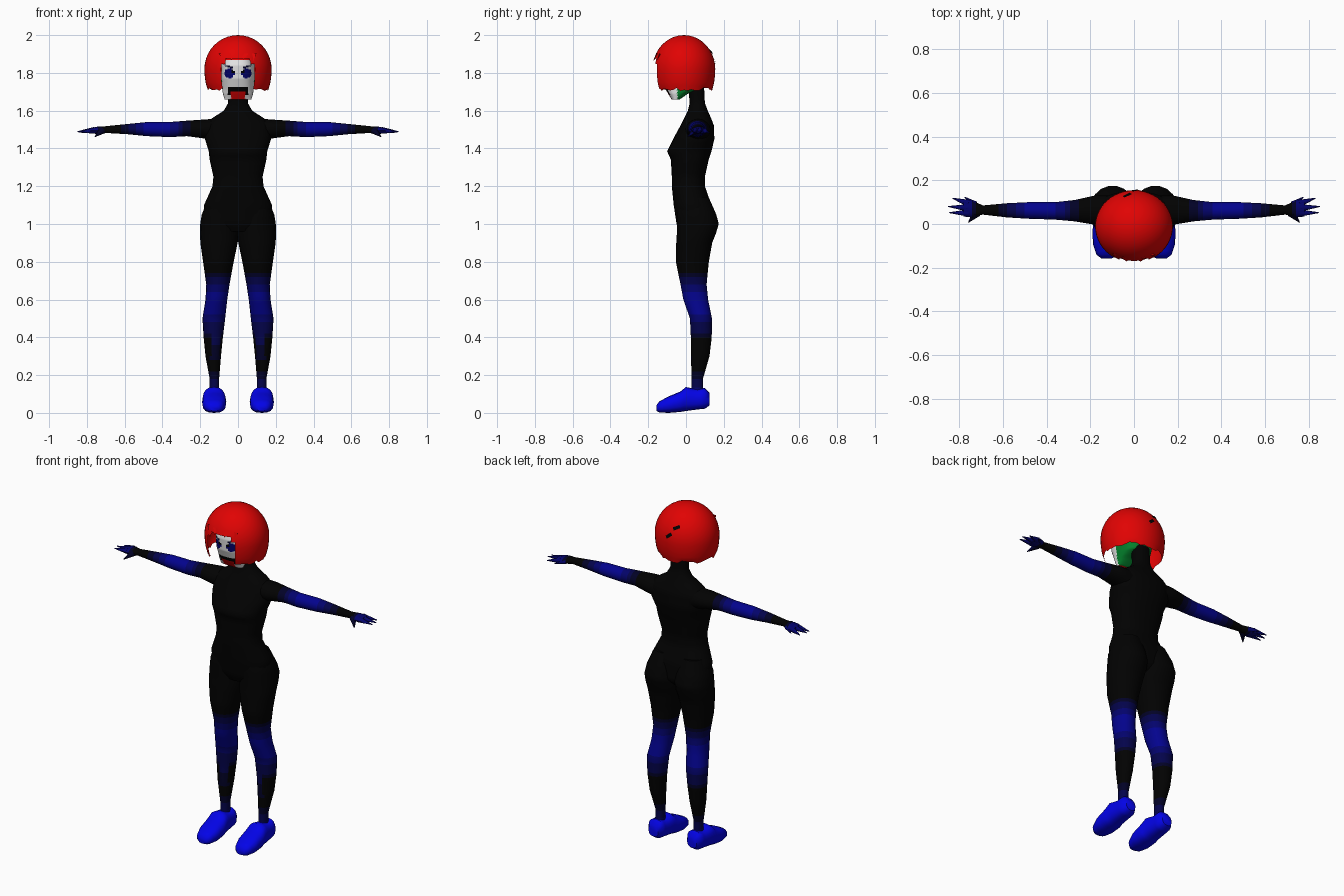
import bpy, bmesh, math, random
from mathutils import Vector

if "Cube" in bpy.data.objects:
    bpy.data.objects.remove(bpy.data.objects["Cube"])

random.seed(4)


def material(name, rgb):
    m = bpy.data.materials.new(name)
    m.diffuse_color = (*rgb, 1)
    m.use_nodes = True
    m.node_tree.nodes["Principled BSDF"].inputs["Base Color"].default_value = m.diffuse_color
    return m


BLACK, DARK, DEEP, NAVY, MID, BLUE, RED, WHITE, GREEN = range(9)
MATS = [material(n, c) for n, c in (
    ("black", (0.0005, 0.0005, 0.0005)), ("dark navy", (0.0005, 0.0005, 0.02)),
    ("deep navy", (0.001, 0.001, 0.07)), ("navy", (0.001, 0.001, 0.15)),
    ("mid blue", (0.001, 0.001, 0.27)), ("bright blue", (0.001, 0.001, 0.8)),
    ("red", (0.75, 0.001, 0.001)), ("white", (0.8, 0.8, 0.8)),
    ("green", (0.001, 0.22, 0.025)))]


def finish(name, bm, rule, mirror=False, angle=50):
    """Turn a bmesh into a coloured, smooth object."""
    bmesh.ops.recalc_face_normals(bm, faces=bm.faces[:])
    for f in bm.faces:
        f.material_index = rule(f.calc_center_median())
    me = bpy.data.meshes.new(name)
    bm.to_mesh(me)
    bm.free()
    for m in MATS:
        me.materials.append(m)
    ob = bpy.data.objects.new(name, me)
    bpy.context.collection.objects.link(ob)
    if mirror:
        ob.modifiers.new("mirror", 'MIRROR').use_clip = False
    bpy.ops.object.select_all(action='DESELECT')
    ob.select_set(True)
    bpy.context.view_layer.objects.active = ob
    bpy.ops.object.shade_smooth_by_angle(angle=math.radians(angle))
    return ob


def loft(bm, secs, axis, n=16, power=1.0, step=0.02):
    """Skin rounded sections (t, lo1, hi1, lo2, hi2) along an axis."""
    rows = []
    for a, b in zip(secs, secs[1:]):
        k = max(1, round(abs(b[0] - a[0]) / step))
        rows += [[p + (q - p) * i / k for p, q in zip(a, b)] for i in range(k)]
    rows.append(secs[-1])
    rings = []
    for t, l1, h1, l2, h2 in rows:
        ring = []
        for i in range(n):
            a = math.tau * i / n
            c, s = math.cos(a), math.sin(a)
            u = (l1 + h1) / 2 + (h1 - l1) / 2 * math.copysign(abs(c) ** power, c)
            v = (l2 + h2) / 2 + (h2 - l2) / 2 * math.copysign(abs(s) ** power, s)
            ring.append(bm.verts.new({'x': (t, u, v), 'y': (u, t, v), 'z': (u, v, t)}[axis]))
        rings.append(ring)
    for p, q in zip(rings, rings[1:]):
        for i in range(n):
            bm.faces.new((p[i], p[(i + 1) % n], q[(i + 1) % n], q[i]))
    bm.faces.new(rings[0])
    bm.faces.new(rings[-1])


def fade(d):
    """Blue patch that fades to black as d goes from 0 to 1."""
    for limit, index in ((0.35, MID), (0.58, NAVY), (0.8, DEEP), (1, DARK)):
        if d < limit:
            return index
    return BLACK


def plain(index):
    return lambda c: index


# Trunk and neck
bm = bmesh.new()
loft(bm, [(0.96, -0.1, 0.1, -0.03, 0.1), (1.0, -0.18, 0.18, -0.05, 0.14),
          (1.1, -0.18, 0.18, -0.065, 0.135), (1.2, -0.135, 0.135, -0.075, 0.1),
          (1.25, -0.13, 0.13, -0.075, 0.1), (1.34, -0.15, 0.15, -0.08, 0.12),
          (1.385, -0.155, 0.155, -0.1, 0.135), (1.45, -0.175, 0.175, -0.068, 0.15),
          (1.52, -0.175, 0.175, -0.03, 0.148), (1.555, -0.145, 0.145, -0.012, 0.135),
          (1.6, -0.075, 0.075, 0.01, 0.115), (1.64, -0.052, 0.052, 0.02, 0.1),
          (1.74, -0.05, 0.05, 0.01, 0.095)], 'z', 24, 0.85)
finish("trunk", bm, plain(BLACK))


# Legs with blue knees, a thin shin streak and dark blue ankles
def leg_colour(c):
    if c.z < 0.22:
        return fade(0.55 + (c.z - 0.13) / 0.18)
    d = (c.z - 0.59) / 0.15 if c.z > 0.59 else (0.59 - c.z) / 0.2
    if c.y < 0.05 and abs(c.x - 0.12) < 0.025 and 0.27 < c.z < 0.5:
        d = min(d, 0.65 if c.z > 0.36 else 0.9)
    return fade(d)


bm = bmesh.new()
loft(bm, [(0.11, 0.1, 0.15, 0.03, 0.09), (0.18, 0.1, 0.15, 0.03, 0.09),
          (0.3, 0.09, 0.172, 0.025, 0.125), (0.4, 0.08, 0.182, 0.025, 0.137),
          (0.5, 0.068, 0.188, 0.02, 0.138), (0.6, 0.057, 0.172, -0.015, 0.118),
          (0.68, 0.045, 0.168, -0.03, 0.11), (0.8, 0.023, 0.185, -0.055, 0.122),
          (0.9, 0.002, 0.199, -0.053, 0.14), (0.95, -0.005, 0.202, -0.05, 0.16),
          (1.0, -0.005, 0.2, -0.05, 0.175), (1.05, 0.0, 0.192, -0.05, 0.162),
          (1.14, 0.02, 0.155, -0.04, 0.122)], 'z', 18, 0.95)
finish("legs", bm, leg_colour, True)

# Shoes
bm = bmesh.new()
loft(bm, [(-0.157, 0.1, 0.15, 0.01, 0.04), (-0.14, 0.08, 0.172, 0.002, 0.062),
          (-0.09, 0.064, 0.188, 0.0, 0.088), (-0.03, 0.062, 0.19, 0.005, 0.113),
          (0.0, 0.068, 0.186, 0.01, 0.137), (0.06, 0.075, 0.18, 0.018, 0.125),
          (0.1, 0.078, 0.176, 0.022, 0.132), (0.125, 0.095, 0.158, 0.04, 0.105)],
     'y', 16, 0.8)
finish("shoes", bm, plain(BLUE), True)

# Arms with blue elbows
bm = bmesh.new()
loft(bm, [(0.09, 0.0, 0.13, 1.43, 1.56), (0.18, -0.003, 0.13, 1.453, 1.553),
          (0.27, 0.012, 0.11, 1.465, 1.547), (0.36, 0.02, 0.1, 1.46, 1.54),
          (0.48, 0.024, 0.1, 1.465, 1.54), (0.58, 0.03, 0.095, 1.475, 1.53),
          (0.7, 0.044, 0.084, 1.482, 1.518)], 'x', 16)
finish("arms", bm, lambda c: fade(abs(c.x - 0.435) / 0.19), True)

# Hands: flat palm, pointed fingers and a thumb
bm = bmesh.new()
loft(bm, [(0.69, 0.044, 0.084, 1.482, 1.518), (0.74, 0.03, 0.108, 1.476, 1.516),
          (0.78, 0.034, 0.112, 1.48, 1.508)], 'x', 12)
for root, tip, r in (((0.755, 0.05, 1.495), (0.845, 0.052, 1.487), 0.017),
                     ((0.76, 0.074, 1.497), (0.85, 0.08, 1.489), 0.017),
                     ((0.755, 0.094, 1.495), (0.83, 0.118, 1.485), 0.017),
                     ((0.725, 0.09, 1.495), (0.775, 0.123, 1.483), 0.014),
                     ((0.72, 0.05, 1.495), (0.757, 0.008, 1.462), 0.02)):
    a, b = Vector(root), Vector(tip)
    turn = (b - a).to_track_quat('Z', 'Y').to_matrix().to_4x4()
    turn.translation = (a + b) / 2
    bmesh.ops.create_cone(bm, cap_ends=True, segments=8, radius1=r, radius2=0.002,
                          depth=(b - a).length, matrix=turn)
finish("hands", bm, lambda c: NAVY if c.x > 0.745 else DARK if c.x > 0.72 else BLACK, True)


# Head with painted face
def face_colour(c):
    x, z = abs(c.x), c.z
    if c.y > -0.045:
        return GREEN
    if x < 0.038 and z < 1.7:
        return RED
    if x < 0.054 and 1.685 < z < 1.724:
        return BLACK
    if ((x - 0.045) / 0.028) ** 2 + ((z - 1.797) / 0.025) ** 2 < 1:
        return BLACK if x < 0.035 and z > 1.8 else NAVY
    if abs(z - 1.832 - (x - 0.045) * 0.3) < 0.005 and 0.025 < x < 0.07:
        return DARK
    return RED if z > 1.872 else WHITE


bm = bmesh.new()
loft(bm, [(1.658, -0.07, 0.07, -0.075, -0.035), (1.69, -0.08, 0.08, -0.095, 0.01),
          (1.72, -0.084, 0.084, -0.112, 0.08), (1.77, -0.088, 0.088, -0.132, 0.1),
          (1.84, -0.088, 0.088, -0.138, 0.1), (1.875, -0.08, 0.08, -0.13, 0.095),
          (1.93, -0.05, 0.05, -0.08, 0.06)], 'z', 64, 0.75, 0.006)
finish("head", bm, face_colour)

# Bobbed hair: single-layer dome with a ragged hem and an opening for the face
CY, CZ, RX, RY, RZ = -0.011, 1.82, 0.178, 0.166, 0.18
SEG = 48
bm = bmesh.new()
profile = [(1.712, 0.9), (1.73, 0.935), (1.75, 0.965), (1.785, 0.99), (1.82, 1.0)]
profile += [(CZ + RZ * math.sin(a), math.cos(a)) for a in
            (math.radians(90 * i / 10) for i in range(1, 10))]
rings = []
for k, (z, r) in enumerate(profile):
    ring = []
    for i in range(SEG):
        a = math.tau * i / SEG
        hem = random.uniform(-0.008, 0.012) if k == 0 else 0
        ring.append(bm.verts.new((RX * r * math.cos(a), CY + RY * r * math.sin(a), z + hem)))
    rings.append(ring)
top = bm.verts.new((0, CY, CZ + RZ))
for p, q in zip(rings, rings[1:]):
    for i in range(SEG):
        j = (i + 1) % SEG
        mid = (p[i].co + p[j].co + q[i].co + q[j].co) / 4
        if mid.y < 0 and abs(mid.x) < (0.088 if mid.z < 1.84 else 0.07) and mid.z < 1.885:
            continue
        bm.faces.new((p[i], p[j], q[j], q[i]))
for i in range(SEG):
    bm.faces.new((rings[-1][i], rings[-1][(i + 1) % SEG], top))
bmesh.ops.delete(bm, geom=[v for v in bm.verts if not v.link_faces], context='VERTS')
finish("hair", bm, plain(RED))

# Pointed fringe locks jutting out over the forehead
bm = bmesh.new()
for x, w, drop in ((-0.075, 0.025, 0.04), (-0.035, 0.022, 0.016),
                   (0.03, 0.025, 0.012), (0.072, 0.026, 0.038)):
    y = CY - RY * math.sqrt(1 - (x / RX) ** 2 - (0.085 / RZ) ** 2)
    l, r, tip = (bm.verts.new(p) for p in ((x - w, y, 1.903), (x + w, y, 1.903),
                                           (x, y - 0.018, 1.882 - drop)))
    bm.faces.new((l, tip, r))
    back = bm.verts.new((x, y + 0.012, 1.895))
    for a, b in ((tip, l), (r, tip), (l, r)):
        bm.faces.new((a, b, back))
finish("fringe", bm, plain(RED))

# Two small dark clips on the back of the hair
bm = bmesh.new()
for x, z, tilt in ((-0.03, 1.912, -0.5), (0.005, 1.865, -0.7)):
    k = 1 - (x / RX) ** 2 - ((z - CZ) / RZ) ** 2
    spot = Vector((x, CY + RY * math.sqrt(k), z))
    normal = Vector((x / RX ** 2, (spot.y - CY) / RY ** 2, (z - CZ) / RZ ** 2)).normalized()
    side = normal.cross(Vector((0, 0, 1))).normalized()
    up = side.cross(normal)
    s = side * math.cos(tilt) + up * math.sin(tilt)
    u = normal.cross(s)
    bm.faces.new([bm.verts.new(spot + normal * 0.004 + s * 0.02 * i + u * 0.009 * j)
                  for i, j in ((-1, -1), (-1, 1), (1, 1), (1, -1))])
f = bm.faces[:] if not bm.faces.ensure_lookup_table() else []
finish("hair_clips", bm, plain(BLACK))
